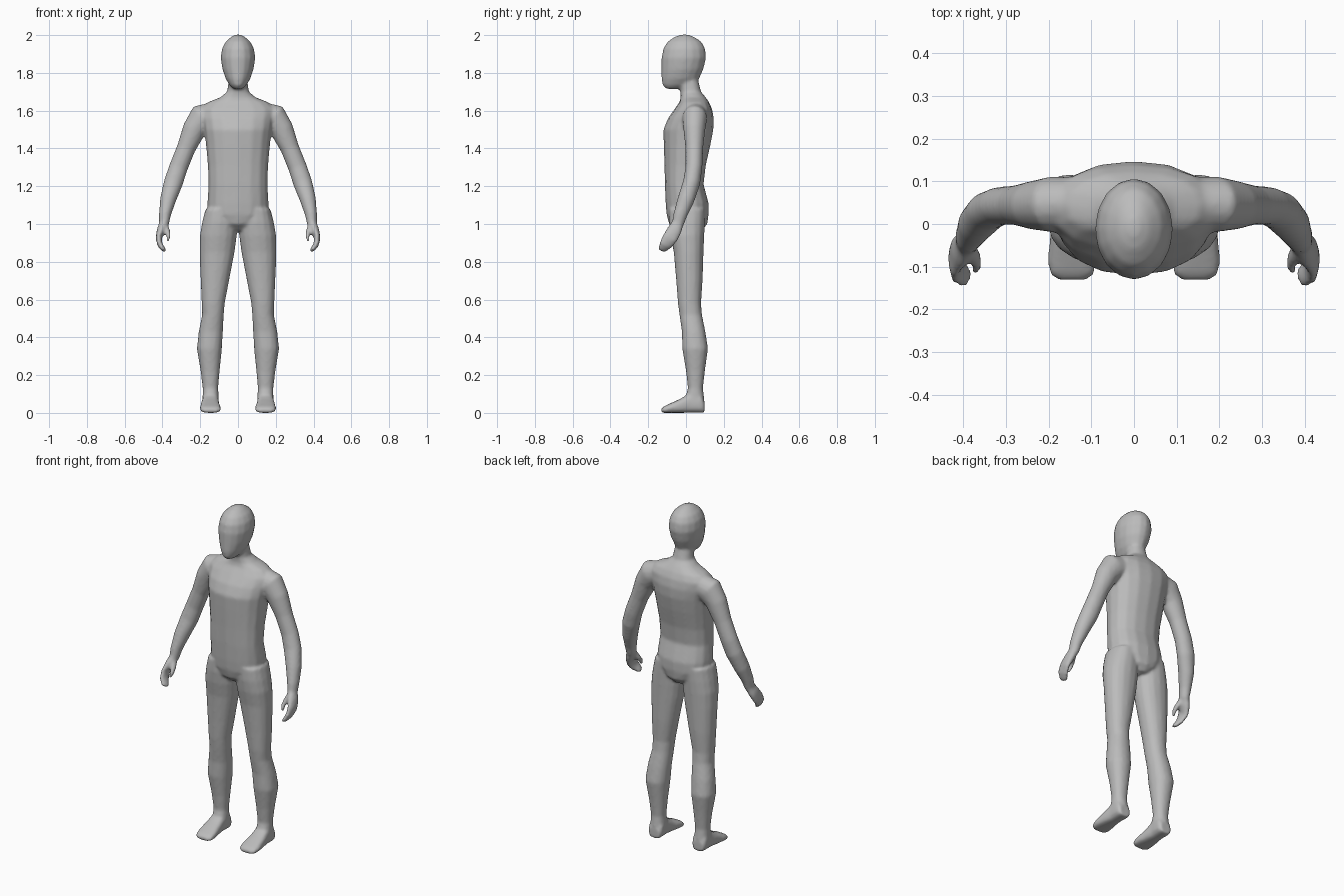
import bpy, bmesh, math
from mathutils import Vector

SIDES = 16
bm = bmesh.new()


def loft(rings, power=2.0):
    """Closed skin through rings of (centre, half axis u, half axis v)."""
    loops = []
    for c, u, v in rings:
        loop = []
        for i in range(SIDES):
            a = 2 * math.pi * i / SIDES
            ca, sa = math.cos(a), math.sin(a)
            pu = math.copysign(abs(ca) ** (2 / power), ca)
            pv = math.copysign(abs(sa) ** (2 / power), sa)
            loop.append(bm.verts.new(c + u * pu + v * pv))
        loops.append(loop)
    for a, b in zip(loops, loops[1:]):
        for i in range(SIDES):
            j = (i + 1) % SIDES
            bm.faces.new((a[i], a[j], b[j], b[i]))
    bm.faces.new(loops[0][::-1])
    bm.faces.new(loops[-1])


def stack(levels, power=2.0, side=1):
    """Horizontal rings given as (z, x low, x high, y front, y back)."""
    loft([(Vector((side * (x0 + x1) / 2, (y0 + y1) / 2, z)),
           Vector(((x1 - x0) / 2, 0, 0)), Vector((0, (y1 - y0) / 2, 0)))
          for z, x0, x1, y0, y1 in levels], power)


def limb(points, side):
    """Rings square to a path of (x, y, z, half width, half depth)."""
    pos = [Vector((side * p[0], p[1], p[2])) for p in points]
    rings = []
    for i, p in enumerate(points):
        t = (pos[min(i + 1, len(pos) - 1)] - pos[max(i - 1, 0)]).normalized()
        u = Vector((0, 1, 0)).cross(t).normalized()
        rings.append((pos[i], u * p[3], t.cross(u) * p[4]))
    loft(rings)


# Head
stack([(z, -w, w, f, b) for z, w, f, b in (
    (1.715, .022, -.105, -.03), (1.735, .045, -.125, .04),
    (1.77, .066, -.13, .07), (1.82, .083, -.13, .093),
    (1.88, .092, -.13, .107), (1.93, .085, -.12, .102),
    (1.965, .066, -.098, .082), (1.99, .038, -.062, .045),
    (2.003, .012, -.025, .01))])

# Neck and torso
stack([(z, -w, w, f, b) for z, w, f, b in (
    (.965, .035, -.05, .085), (1.0, .105, -.09, .113),
    (1.05, .16, -.103, .12), (1.11, .162, -.108, .12),
    (1.21, .157, -.112, .093), (1.31, .16, -.114, .105),
    (1.42, .17, -.118, .13), (1.50, .18, -.12, .145),
    (1.56, .19, -.095, .147), (1.61, .195, -.06, .138),
    (1.645, .16, -.035, .122), (1.67, .095, -.028, .105),
    (1.70, .058, -.03, .08), (1.76, .05, -.04, .065))], 2.25)

for s in (-1, 1):
    # Legs
    stack([(.03, .10, .19, .0, .097), (.08, .102, .188, -.005, .097),
           (.13, .105, .187, .01, .09), (.22, .097, .198, .0, .10),
           (.34, .085, .218, -.02, .117), (.43, .08, .208, -.022, .103),
           (.52, .075, .19, -.035, .085), (.58, .07, .192, -.043, .08),
           (.70, .047, .198, -.052, .088), (.85, .018, .203, -.065, .093),
           (.94, .006, .202, -.082, .097), (1.01, .004, .19, -.09, .10),
           (1.08, .02, .172, -.09, .10)], 2.2, s)

    # Feet, from heel to toes
    loft([(Vector((s * x, y, h / 2)), Vector((w, 0, 0)), Vector((0, 0, h / 2)))
          for y, x, w, h in ((.098, .145, .034, .06), (.08, .145, .045, .10),
                             (.02, .146, .044, .105), (-.03, .147, .05, .075),
                             (-.08, .146, .056, .052), (-.115, .145, .055, .036),
                             (-.132, .145, .035, .022))], 2.8)

    # Arms
    limb([(.13, .05, 1.575, .07, .06), (.19, .046, 1.56, .078, .066),
          (.232, .044, 1.50, .063, .058), (.275, .044, 1.40, .05, .047),
          (.315, .042, 1.30, .05, .045), (.342, .03, 1.22, .051, .046),
          (.37, .0, 1.13, .043, .045), (.387, -.03, 1.05, .032, .037),
          (.392, -.045, .995, .026, .032)], s)

    # Hands, mitten and thumb
    limb([(.39, -.04, 1.01, .025, .03), (.407, -.062, .965, .024, .04),
          (.42, -.085, .925, .016, .042), (.413, -.108, .89, .015, .036),
          (.397, -.122, .868, .013, .028), (.386, -.128, .858, .009, .018)], s)
    limb([(.392, -.05, .995, .02, .02), (.373, -.075, .965, .014, .018),
          (.367, -.098, .935, .011, .014), (.373, -.112, .908, .009, .01)], s)

bmesh.ops.recalc_face_normals(bm, faces=bm.faces)
mesh = bpy.data.meshes.new("body")
bm.to_mesh(mesh)
bm.free()
body = bpy.data.objects.new("body", mesh)
bpy.context.collection.objects.link(body)

# Fuse the parts into one skin and soften the joins
remesh = body.modifiers.new("fuse", "REMESH")
remesh.mode = "VOXEL"
remesh.voxel_size = .008
remesh.use_smooth_shade = True
soften = body.modifiers.new("soften", "SMOOTH")
soften.factor = .5
soften.iterations = 8

grey = bpy.data.materials.new("plain grey")
grey.diffuse_color = (.5, .5, .5, 1)
mesh.materials.append(grey)
for p in mesh.polygons:
    p.use_smooth = True
